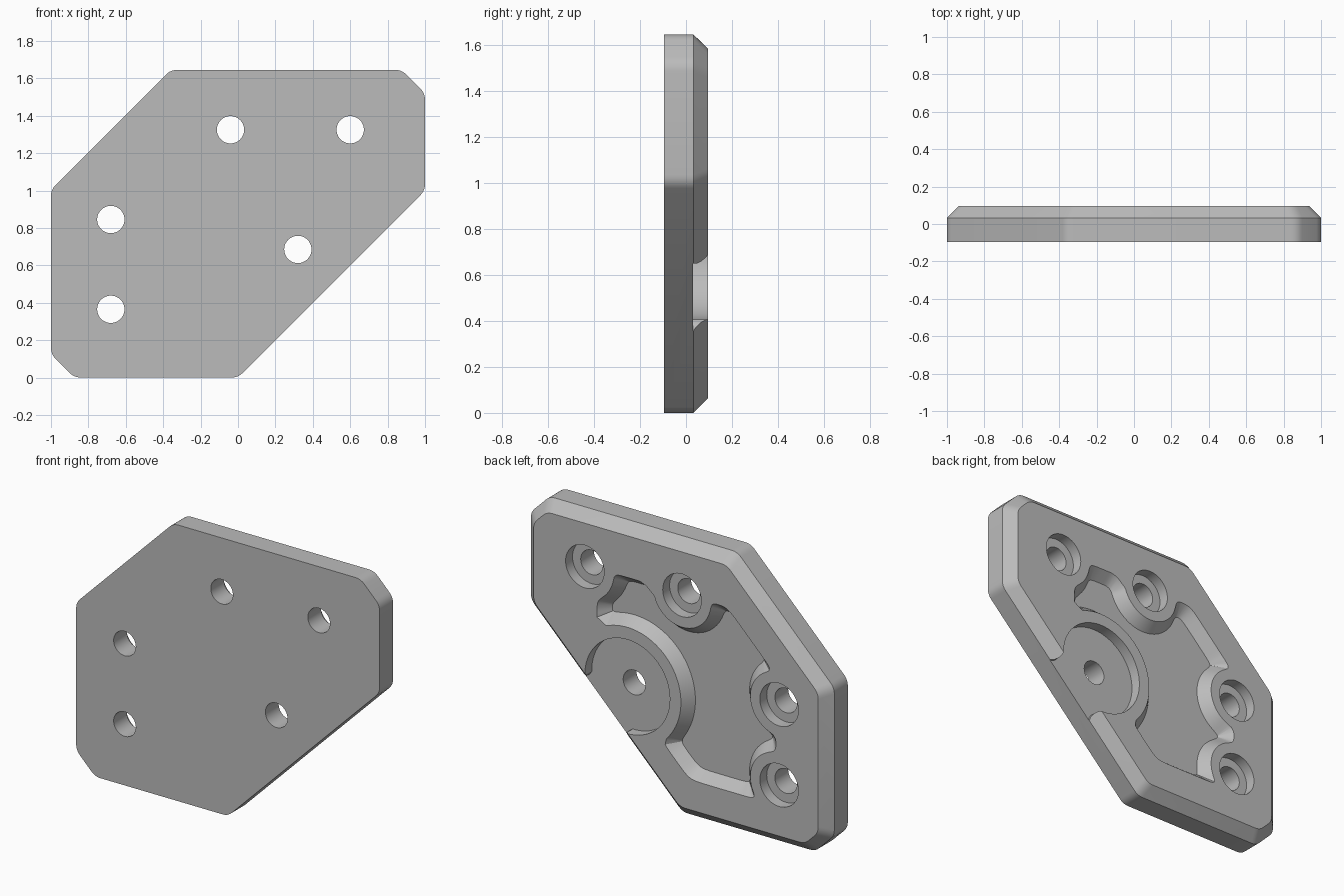
import bpy, bmesh, math
from mathutils import Vector

if "Cube" in bpy.data.objects:
    bpy.data.objects.remove(bpy.data.objects["Cube"], do_unlink=True)

FRONT, STEP, BACK, FLOOR = -0.095, 0.032, 0.095, 0.03
V = Vector

grey = bpy.data.materials.new("grey")
grey.use_nodes = True
grey.diffuse_color = (0.5, 0.5, 0.5, 1)
grey.node_tree.nodes["Principled BSDF"].inputs["Base Color"].default_value = (0.5, 0.5, 0.5, 1)


def loft(name, rings):
    """Closed solid through rings of (y, [(x, z), ...])."""
    bm = bmesh.new()
    loops = [[bm.verts.new((p[0], y, p[1])) for p in pts] for y, pts in rings]
    n = len(loops[0])
    for a, b in zip(loops, loops[1:]):
        for i in range(n):
            j = (i + 1) % n
            bm.faces.new((a[i], a[j], b[j], b[i]))
    bm.faces.new(loops[0])
    bm.faces.new(loops[-1])
    bmesh.ops.recalc_face_normals(bm, faces=bm.faces)
    mesh = bpy.data.meshes.new(name)
    bm.to_mesh(mesh)
    bm.free()
    mesh.materials.append(grey)
    obj = bpy.data.objects.new(name, mesh)
    bpy.context.collection.objects.link(obj)
    return obj


def circle(c, r, n=48):
    return [(c[0] + r * math.cos(math.tau * i / n), c[1] + r * math.sin(math.tau * i / n))
            for i in range(n)]


def inset(poly, d):
    """Move every side of a clockwise polygon inwards by d."""
    out = []
    for i, p in enumerate(poly):
        a = (p - poly[i - 1]).normalized()
        b = (poly[(i + 1) % len(poly)] - p).normalized()
        na, nb = V((a.y, -a.x)), V((b.y, -b.x))
        out.append(p + (na + nb) * d / (1 + na.dot(nb)))
    return out


def rounded(poly, d=0.035, steps=5):
    out = []
    for i, p in enumerate(poly):
        a = p + (poly[i - 1] - p).normalized() * d
        b = p + (poly[(i + 1) % len(poly)] - p).normalized() * d
        for k in range(steps + 1):
            t = k / steps
            out.append(a * (1 - t) ** 2 + p * 2 * t * (1 - t) + b * t * t)
    return out


# Plate with a chamfered back rim
outline = [V(p) for p in ((-1, 0.125), (-1, 1.005), (-0.36, 1.645), (0.875, 1.645),
                          (1, 1.52), (1, 1), (0, 0), (-0.875, 0))]
side = rounded(outline)
plate = loft("plate", [(FRONT, side), (STEP, side), (BACK, rounded(inset(outline, 0.062)))])


def cut(rings):
    tool = loft("cutter", rings)
    tool.hide_render = True
    mod = plate.modifiers.new("cut", 'BOOLEAN')
    mod.operation, mod.solver, mod.object = 'DIFFERENCE', 'EXACT', tool
    bpy.context.view_layer.update()
    mesh = bpy.data.meshes.new_from_object(
        plate.evaluated_get(bpy.context.evaluated_depsgraph_get()))
    plate.modifiers.clear()
    plate.data = mesh
    bpy.data.objects.remove(tool, do_unlink=True)


# Pocket field: negative inside, bounded by straight sides and round bosses
screws = [V(p) for p in ((-0.04, 1.325), (0.6, 1.325), (-0.68, 0.845), (-0.68, 0.365))]
hub = V((0.32, 0.685))
bosses = [(c, 0.19) for c in screws] + [(hub, 0.353)]
R2 = math.sqrt(0.5)
walls = [(V((-1, 0)), 0.66), (V((0, 1)), 1.335), (V((1, 0)), 0.52), (V((0, -1)), -0.24),
         (V((-R2, R2)), 1.67 * R2), (V((R2, -R2)), -0.33 * R2)]


def field(p, k=0.015):
    vals = [n.dot(p) - d for n, d in walls] + [r - (p - c).length for c, r in bosses]
    m = max(vals)
    return m + k * math.log(sum(math.exp((v - m) / k) for v in vals))


def to_level(p, level, steps=6):
    e = 1e-4
    for _ in range(steps):
        f = field(p) - level
        g = V((field(p + V((e, 0))) - field(p - V((e, 0))),
               field(p + V((0, e))) - field(p - V((0, e))))) / (2 * e)
        move = g * (f / max(g.length_squared, 0.05))
        if move.length > 0.01:
            move = move.normalized() * 0.01
        p = p - move
    return p


def pocket_outline(count=260):
    start, rays = V((-0.2, 1.0)), []
    for i in range(720):
        a = math.tau * i / 720
        d, t = V((math.cos(a), math.sin(a))), 0.0
        for _ in range(200):
            f = field(start + d * t)
            if f > -0.0005:
                break
            t += max(-f * 0.8, 0.0004)
        rays.append(start + d * t)
    # Even spacing along the outline
    lengths = [(rays[(i + 1) % 720] - p).length for i, p in enumerate(rays)]
    gap, need, out = sum(lengths) / count, 0.0, []
    for i, p in enumerate(rays):
        while need < lengths[i]:
            out.append(p.lerp(rays[(i + 1) % 720], need / lengths[i]))
            need += gap
        need -= lengths[i]
    return [to_level(p, 0) for p in out]


# Sloped pocket in the back
top = pocket_outline()
bottom = top
for s in range(1, 11):
    bottom = [to_level(p, -0.005 * s, 3) for p in bottom]
cut([(FLOOR, bottom), (BACK, top), (BACK + 0.05, top)])

# Round hub recess that opens through the slanted edge
local = [(0.28 * math.cos(a), 0.28 * math.sin(a))
         for a in (math.radians(43 + 274 * i / 48) for i in range(49))]
mouth = [(0.225, 0.187), (0.245, 0.193), (0.262, 0.21), (0.35, 0.23)]
local += [(u, -v) for u, v in mouth] + mouth[::-1]
recess = [hub + V((u + v, v - u)) * R2 for u, v in local]
cut([(FLOOR, recess), (BACK + 0.05, recess)])

# Counterbores and through holes
for c in screws:
    cut([(FLOOR, circle(c, 0.127)), (BACK + 0.05, circle(c, 0.127))])
for c in screws + [hub]:
    cut([(FRONT - 0.05, circle(c, 0.073)), (BACK + 0.05, circle(c, 0.073))])

# Smooth curved walls, crisp edges
bpy.ops.object.select_all(action='DESELECT')
plate.select_set(True)
bpy.context.view_layer.objects.active = plate
bpy.ops.object.shade_smooth_by_angle(angle=math.radians(30))
